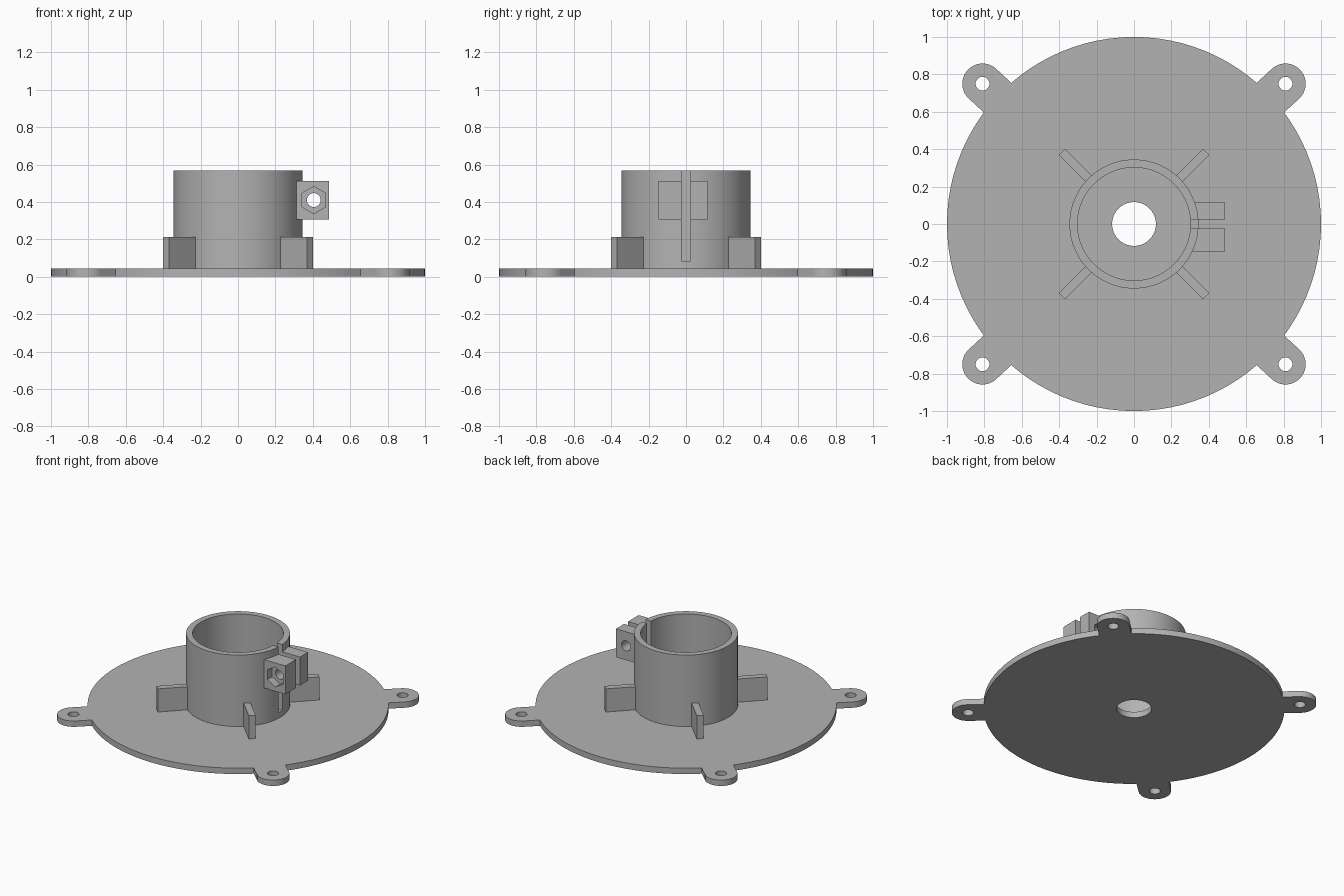
import bpy
import math
from mathutils import Matrix, Vector

if "Cube" in bpy.data.objects:
    bpy.data.objects.remove(bpy.data.objects["Cube"], do_unlink=True)

PLATE_TOP = 0.043
COLLAR_R, BORE_R, COLLAR_TOP = 0.345, 0.302, 0.567
TAB = Vector((0.81, 0.75, 0))
SLIT = 0.023
BOLT_X, BOLT_Z, BOLT_R = 0.405, 0.41, 0.037

grey = bpy.data.materials.new("plain_grey")
grey.use_nodes = True
grey.diffuse_color = (0.45, 0.45, 0.45, 1)
grey.node_tree.nodes["Principled BSDF"].inputs["Base Color"].default_value = grey.diffuse_color


def finish(name):
    obj = bpy.context.object
    obj.name = name
    bpy.ops.object.transform_apply(location=True, rotation=True, scale=True)
    obj.data.materials.append(grey)
    return obj


def cylinder(name, radius, z0, z1, x=0, y=0, sides=96):
    bpy.ops.mesh.primitive_cylinder_add(vertices=sides, radius=radius, depth=z1 - z0,
                                        location=(x, y, (z0 + z1) / 2))
    return finish(name)


def cross_cylinder(name, radius, y0, y1, sides):
    """Cylinder along y, on the clamp bolt axis."""
    bpy.ops.mesh.primitive_cylinder_add(vertices=sides, radius=radius, depth=y1 - y0,
                                        location=(BOLT_X, (y0 + y1) / 2, BOLT_Z),
                                        rotation=(math.pi / 2, 0, 0))
    return finish(name)


def box(name, low, high, turn=0):
    low, high = Vector(low), Vector(high)
    bpy.ops.mesh.primitive_cube_add(size=1, location=(low + high) / 2)
    bpy.context.object.scale = high - low
    obj = finish(name)
    obj.data.transform(Matrix.Rotation(turn, 4, 'Z'))
    return obj


def combine(obj, other, operation):
    mod = obj.modifiers.new(operation, 'BOOLEAN')
    mod.operation, mod.solver, mod.object = operation, 'EXACT', other
    bpy.context.view_layer.objects.active = obj
    bpy.ops.object.modifier_apply(modifier=mod.name)
    bpy.data.objects.remove(other, do_unlink=True)


def smooth(obj):
    bpy.ops.object.select_all(action='DESELECT')
    obj.select_set(True)
    bpy.context.view_layer.objects.active = obj
    bpy.ops.object.shade_smooth_by_angle(angle=math.radians(30))


# Round base plate with four drilled mounting tabs
plate = cylinder("base_plate", 1, 0, PLATE_TOP)
corners = [(sx, sy) for sx in (1, -1) for sy in (1, -1)]
for sx, sy in corners:
    x, y = TAB.x * sx, TAB.y * sy
    arm = box("tab_arm", (TAB.length - 0.25, -0.108, 0), (TAB.length, 0.108, PLATE_TOP),
              math.atan2(y, x))
    combine(arm, cylinder("tab_end", 0.108, 0, PLATE_TOP, x, y, 48), 'UNION')
    combine(plate, arm, 'UNION')
for sx, sy in corners:
    combine(plate, cylinder("tab_hole", BOLT_R, -0.1, 0.2, TAB.x * sx, TAB.y * sy, 32), 'DIFFERENCE')
combine(plate, cylinder("centre_hole", 0.117, -0.1, 0.2, sides=64), 'DIFFERENCE')
smooth(plate)

# Tubular collar, split on its left side
collar = cylinder("collar", COLLAR_R, PLATE_TOP, COLLAR_TOP)
combine(collar, cylinder("bore", BORE_R, 0, 1), 'DIFFERENCE')
combine(collar, box("slit", (0.2, -SLIT, 0.085), (0.5, SLIT, 1)), 'DIFFERENCE')
smooth(collar)

# Four diagonal ribs bracing the collar
for i, name in enumerate(("back_left", "back_right", "front_right", "front_left")):
    box(name + "_rib", (0.335, -SLIT, PLATE_TOP), (0.545, SLIT, 0.213),
        math.radians(45 + 90 * i))

# Clamp ears on both sides of the slit, bored for a bolt
for name, y0, y1 in (("front_clamp_ear", -0.147, -SLIT), ("back_clamp_ear", SLIT, 0.116)):
    ear = box(name, (0.306, y0, 0.305), (0.487, y1, 0.513))
    combine(ear, cross_cylinder("bolt_hole", BOLT_R, -0.3, 0.3, 32), 'DIFFERENCE')
    if name.startswith("front"):
        # Hexagonal nut pocket in the front face
        combine(ear, cross_cylinder("nut_pocket", 0.073, -0.3, y0 + 0.055, 6), 'DIFFERENCE')
    smooth(ear)
